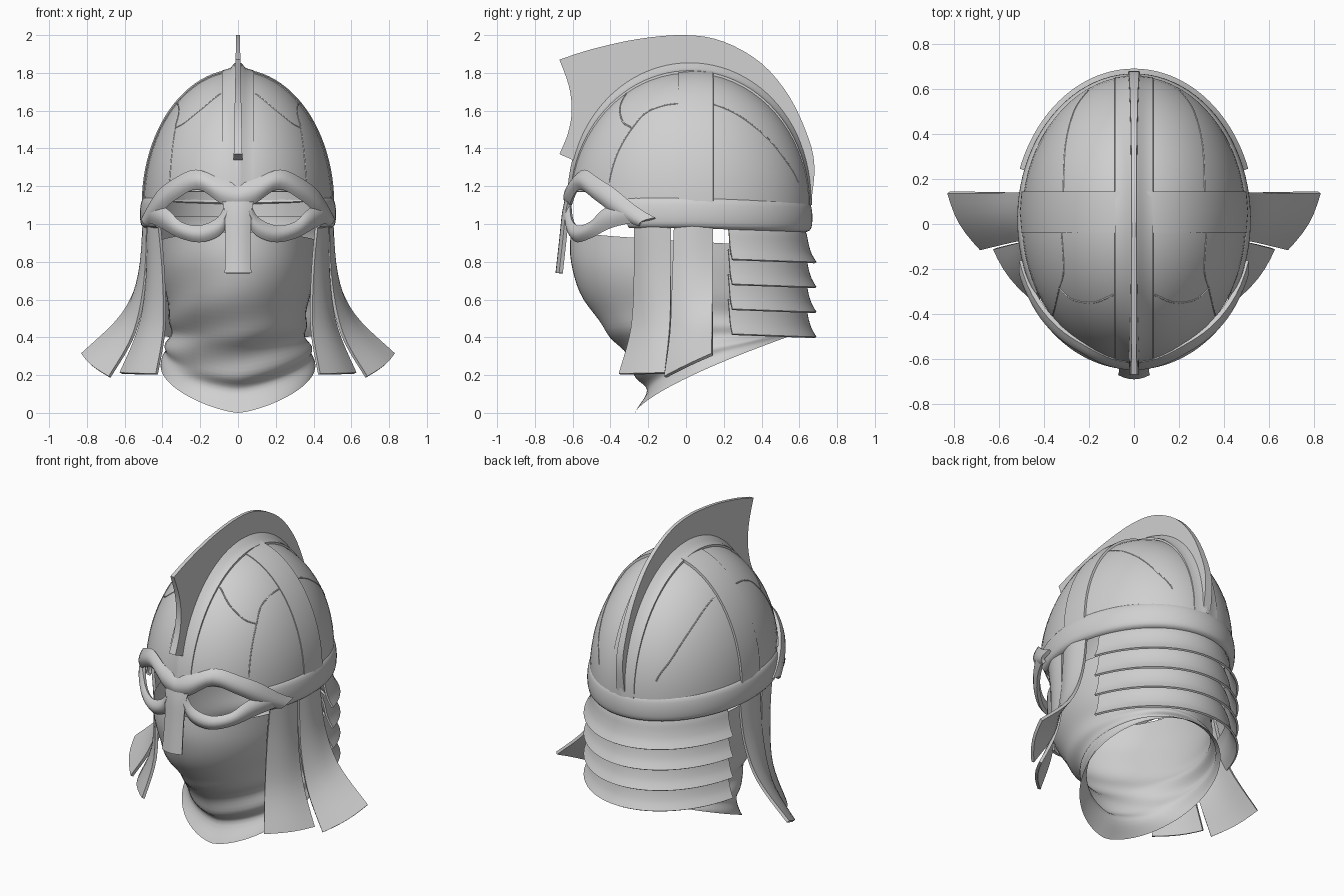
import bpy, bmesh
from math import sin, cos, pi, sqrt, radians

if "Cube" in bpy.data.objects:
    bpy.data.objects.remove(bpy.data.objects["Cube"], do_unlink=True)

grey = bpy.data.materials.new("plain grey")
grey.use_nodes = True
grey.diffuse_color = (0.63, 0.63, 0.63, 1)
grey.node_tree.nodes["Principled BSDF"].inputs["Base Color"].default_value = (0.63, 0.63, 0.63, 1)

# Dome ellipsoid: half sizes, centre y and base height
RX, RY, RZ, CY, BASE = 0.49, 0.63, 0.70, 0.02, 1.10


def spline(pts, steps=5):
    """Smooth path through a few points of any dimension."""
    out = []
    for i in range(len(pts) - 1):
        quad = pts[max(i - 1, 0)], pts[i], pts[i + 1], pts[min(i + 2, len(pts) - 1)]
        for s in range(steps):
            t = s / steps
            out.append(tuple(
                b + 0.5 * t * (c - a + t * (2*a - 5*b + 4*c - d + t * (3*(b - c) + d - a)))
                for a, b, c, d in zip(*quad)))
    return out + [tuple(pts[-1])]


def finish(name, bm, thick=0, mirror=False, angle=35):
    bmesh.ops.remove_doubles(bm, verts=bm.verts, dist=1e-5)
    bmesh.ops.recalc_face_normals(bm, faces=bm.faces)
    mesh = bpy.data.meshes.new(name)
    bm.to_mesh(mesh)
    bm.free()
    mesh.materials.append(grey)
    ob = bpy.data.objects.new(name, mesh)
    bpy.context.collection.objects.link(ob)
    bpy.ops.object.select_all(action='DESELECT')
    ob.select_set(True)
    bpy.context.view_layer.objects.active = ob
    if mirror:
        ob.modifiers.new("Mirror", 'MIRROR')
        bpy.ops.object.modifier_apply(modifier="Mirror")
    if thick:
        solid = ob.modifiers.new("Thickness", 'SOLIDIFY')
        solid.thickness, solid.offset = thick, 0
        bpy.ops.object.modifier_apply(modifier="Thickness")
    bpy.ops.object.shade_smooth_by_angle(angle=radians(angle))


def loft(name, rows, closed=False, **kw):
    """Skin a list of equally long point rows."""
    bm = bmesh.new()
    grid = [[bm.verts.new(p) for p in row] for row in rows]
    n = len(rows[0])
    for r0, r1 in zip(grid, grid[1:]):
        for j in range(n if closed else n - 1):
            k = (j + 1) % n
            bm.faces.new((r0[j], r0[k], r1[k], r1[j]))
    finish(name, bm, **kw)


# Dome, with its lower edge raised over the eyes
def dome_point(a, s):
    y = CY + RY * sin(a)
    f = min(max((-0.2 - y) / 0.2, 0), 1)
    low = 1.04 + 0.13 * f * f * (3 - 2 * f)
    z = low + (BASE + RZ - low) * sin(s * pi / 2)
    r = sqrt(max(0, 1 - (max(0, z - BASE) / RZ) ** 2))
    return RX * r * cos(a), CY + RY * r * sin(a), z


loft("dome", [[dome_point(2 * pi * i / 72, s / 20) for i in range(72)] for s in range(21)],
     closed=True, thick=0.02)

# Straps over the dome, front to back and side to side
ridge = [(-0.087, -0.02), (-0.085, 0.012), (-0.04, 0.026), (-0.02, 0.05), (0, 0.06),
         (0.02, 0.05), (0.04, 0.026), (0.085, 0.012), (0.087, -0.02)]
arc = [pi * i / 48 for i in range(49)]
loft("ridge_strap", [[(x, CY + (RY + o * (0.3 + 0.4 * sin(a))) * cos(a), BASE + (RZ + o) * sin(a))
                      for x, o in ridge] for a in arc[:-2]])
cross = [(-0.095, -0.025), (-0.092, 0.012), (0, 0.02), (0.092, 0.012), (0.095, -0.025)]
loft("cross_strap", [[((RX + o) * cos(a), 0.052 + y, BASE + (RZ + o) * sin(a))
                      for y, o in cross] for a in arc])

# Rim band round the sides and back, its ends tucked under the brow
rim = spline([(-0.008, 1.14), (0.013, 1.12), (0.022, 1.06), (0.016, 1.0), (-0.005, 0.985)], 3)
sweep = [radians(-31 + 242 * i / 60) for i in range(61)]
loft("rim_band", [[((RX + o) * cos(a), CY + (RY + o - 0.01) * sin(a), z - 0.02 * max(0, sin(a)))
                   for o, z in rim] for a in sweep], thick=0.015)

# Panel seams on the dome
def dome_height(x, y):
    return BASE + RZ * sqrt(max(0, 1 - (x / RX) ** 2 - ((y - CY) / RY) ** 2))


seams = bpy.data.curves.new("panel_seams", 'CURVE')
seams.dimensions, seams.bevel_depth = '3D', 0.004
for path in ([(0.31, 0.14), (0.30, 0.35), (0.26, 0.5), (0.2, 0.585)],
             [(0.317, -0.04), (0.308, -0.2), (0.327, -0.28), (0.345, -0.36), (0.356, -0.4)],
             [(0.09, -0.31), (0.18, -0.345), (0.27, -0.33), (0.327, -0.28)]):
    for side in (-1, 1):
        pts = spline(path, 6)
        line = seams.splines.new('POLY')
        line.points.add(len(pts) - 1)
        for p, (x, y) in zip(line.points, pts):
            k = 1.014
            p.co = (side * x * k, CY + (y - CY) * k, BASE + (dome_height(x, y) - BASE) * k, 1)
seams.materials.append(grey)
bpy.context.collection.objects.link(bpy.data.objects.new("panel_seams", seams))

# Crest fin: a (y, z) outline that thins towards the top
outer = spline([(-0.67, 1.87), (-0.5, 1.925), (-0.25, 1.98), (0, 2.0), (0.2, 1.965), (0.4, 1.85),
                (0.55, 1.67), (0.65, 1.45), (0.68, 1.3), (0.665, 1.13)], 4)
inner = [(CY + 0.61 * cos(a), BASE + 0.69 * sin(a)) for a in arc[2:42:2]]
front = spline([(-0.59, 1.335), (-0.67, 1.37)], 1) + spline(
    [(-0.67, 1.37), (-0.625, 1.48), (-0.605, 1.6), (-0.62, 1.73), (-0.67, 1.87)], 4)[1:-1]
outline = outer + inner + front
bm = bmesh.new()
sides = [[bm.verts.new((s * (0.028 - 0.02 * (z - 1.1)), y, z)) for y, z in outline] for s in (-1, 1)]
for side in sides:
    bm.faces.new(side)
for i in range(len(outline)):
    bm.faces.new((sides[0][i - 1], sides[0][i], sides[1][i], sides[1][i - 1]))
finish("crest", bm)

# Nose guard: a slightly rounded bar widening into the brow
bar = spline([(-0.625, 1.15, 0.085), (-0.645, 1.06, 0.068), (-0.66, 0.92, 0.062), (-0.68, 0.74, 0.066)], 4)
loft("nose_guard", [[(w * t / 3, y + 0.018 * (t / 3) ** 2, z) for t in range(-3, 4)]
                    for y, z, w in bar], thick=0.022)


# Brow and lower eye rims, wrapped on the dome's curve
def face_strip(name, upper, lower, bulge):
    rows = []
    for (xu, zu), (xl, zl) in zip(spline(upper, 4), spline(lower, 4)):
        row = []
        for i in range(7):
            t = i / 6
            x, z = xu + (xl - xu) * t, zu + (zl - zu) * t
            level = 1 - (max(0, z - BASE) / RZ) ** 2
            y = CY - 0.635 * sqrt(max(0, level - (x / 0.522) ** 2)) - bulge * sin(pi * t)
            row.append((x * (1 + 0.02 * sin(pi * t)), y, z))
        rows.append(row)
    loft(name, rows, thick=0.022, mirror=True)


face_strip("brow", [(0, 1.2), (0.1, 1.235), (0.22, 1.28), (0.33, 1.235), (0.42, 1.165), (0.5, 1.03)],
           [(0, 1.09), (0.08, 1.11), (0.21, 1.19), (0.34, 1.125), (0.415, 1.05), (0.475, 0.995)], 0.025)
face_strip("lower_eye_rim",
           [(0.055, 1.11), (0.1, 1.03), (0.2, 0.985), (0.3, 1.005), (0.37, 1.075), (0.45, 1.11)],
           [(0.05, 1.02), (0.1, 0.945), (0.2, 0.91), (0.31, 0.935), (0.4, 0.985), (0.47, 1.015)], 0.022)


# Hanging side flaps
def flap(name, edge_a, edge_b):
    rows = []
    for a, b in zip(spline(edge_a, 5), spline(edge_b, 5)):
        row = []
        for i in range(7):
            t = i / 6
            x, y, z = (p + (q - p) * t for p, q in zip(a, b))
            out = 0.02 * sin(pi * t)
            row.append((x + out, y - out * 0.4, z))
        rows.append(row)
    loft(name, rows, thick=0.018, mirror=True)


flap("front_flap", [(0.42, -0.27, 1.03), (0.395, -0.27, 0.75), (0.39, -0.285, 0.45), (0.43, -0.35, 0.205)],
     [(0.475, -0.08, 1.03), (0.48, -0.08, 0.7), (0.52, -0.085, 0.45), (0.62, -0.11, 0.21)])
flap("rear_flap", [(0.475, -0.06, 1.03), (0.49, -0.07, 0.7), (0.55, -0.08, 0.42), (0.68, -0.11, 0.19)],
     [(0.475, 0.14, 1.03), (0.51, 0.14, 0.75), (0.61, 0.14, 0.52), (0.825, 0.14, 0.31)])

# Overlapping neck plates
lame = spline([(-0.06, 0.03), (-0.046, -0.01), (-0.036, -0.06), (-0.02, -0.11), (0.006, -0.155)], 3)
turn = [radians(20 + 140 * i / 48) for i in range(49)]
for k in range(4):
    top = 0.95 - 0.132 * k
    loft("neck_plate_%d" % (k + 1),
         [[((0.53 + o) * cos(a), 0.015 + (0.665 + o) * sin(a),
            top + dz + 0.025 * (1 - sin(a)))
           for o, dz in lame] for a in turn], thick=0.012)

# Cloth mask and collar: front y, front z, back y, back z, half width
rings = spline([(-0.61, 0.96, 0.54, 0.88, 0.41), (-0.61, 0.8, 0.56, 0.75, 0.405),
                (-0.54, 0.6, 0.56, 0.62, 0.38), (-0.43, 0.44, 0.54, 0.53, 0.36),
                (-0.33, 0.33, 0.53, 0.48, 0.36), (-0.27, 0.2, 0.52, 0.45, 0.38),
                (-0.21, 0.12, 0.53, 0.43, 0.395), (-0.27, 0.0, 0.56, 0.41, 0.41)], 5)
cloth = []
for i, (yf, zf, yb, zb, hx) in enumerate(rings):
    v = i / (len(rings) - 1)
    row = []
    for j in range(64):
        a = 2 * pi * j / 64
        u = (1 - cos(a)) / 2
        fold = 1 + 0.045 * sin(pi * v) * v * sin(24 * v + 2.2 * cos(a) + 2.6 * sin(a))
        row.append((hx * sin(a) * fold,
                    0.1 + (yf + (yb - yf) * u - 0.1) * fold,
                    zf + (zb - zf) * u ** 0.72))
    cloth.append(row)
loft("cloth_mask", cloth, closed=True, angle=60)
